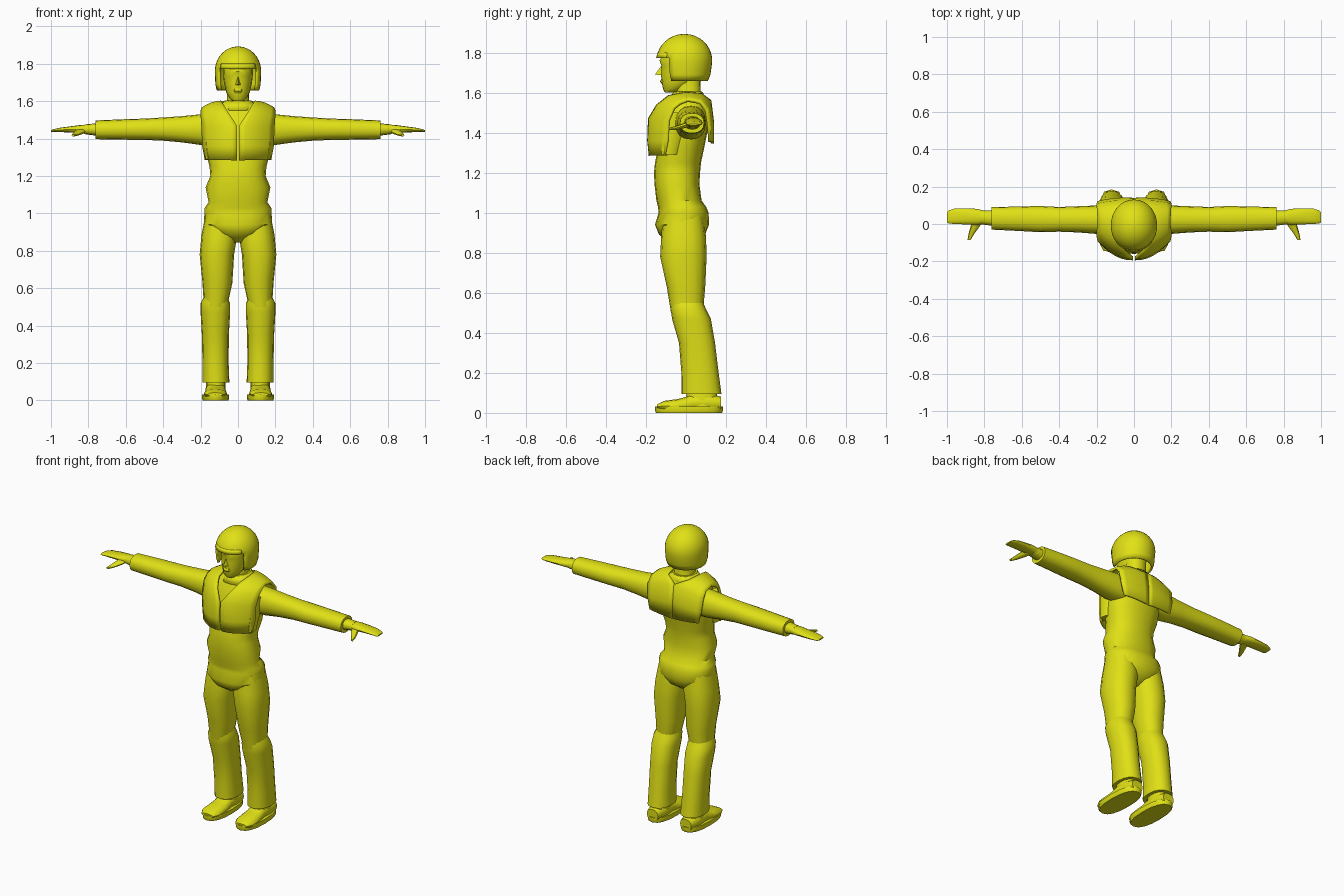
import bpy, bmesh, math
from mathutils import Vector

suit_yellow = bpy.data.materials.new("suit_yellow")
suit_yellow.diffuse_color = (0.75, 0.75, 0.008, 1)


def finish(name, bm, mirror=False, angle=45, thick=0):
    bmesh.ops.recalc_face_normals(bm, faces=bm.faces)
    me = bpy.data.meshes.new(name)
    bm.to_mesh(me)
    bm.free()
    ob = bpy.data.objects.new(name, me)
    bpy.context.collection.objects.link(ob)
    me.materials.append(suit_yellow)
    if thick:
        s = ob.modifiers.new("thickness", 'SOLIDIFY')
        s.thickness = thick
        s.offset = 0
    if mirror:
        m = ob.modifiers.new("mirror", 'MIRROR')
        m.use_mirror_merge = False
    bpy.ops.object.select_all(action='DESELECT')
    bpy.context.view_layer.objects.active = ob
    ob.select_set(True)
    bpy.ops.object.shade_smooth_by_angle(angle=math.radians(angle))
    return ob


def loft_bm(stations, axis='Z', n=16, power=2.3):
    """Rings (t, c1, c2, r1, r2) stacked along an axis, closed at both ends."""
    bm = bmesh.new()
    rings = []
    for t, c1, c2, r1, r2 in stations:
        ring = []
        for i in range(n):
            a = 2 * math.pi * i / n
            c, s = math.cos(a), math.sin(a)
            u = c1 + r1 * math.copysign(abs(c) ** (2 / power), c)
            v = c2 + r2 * math.copysign(abs(s) ** (2 / power), s)
            p = {'Z': (u, v, t), 'X': (t, u, v), 'Y': (u, t, v)}[axis]
            ring.append(bm.verts.new(p))
        rings.append(ring)
    for a, b in zip(rings, rings[1:]):
        for i in range(n):
            j = (i + 1) % n
            bm.faces.new((a[i], a[j], b[j], b[i]))
    bm.faces.new(rings[0])
    bm.faces.new(rings[-1])
    return bm


def loft(name, stations, axis='Z', n=16, power=2.3, mirror=False, angle=45):
    return finish(name, loft_bm(stations, axis, n, power), mirror, angle)


# Torso, from crotch to collar
loft("torso", [
    (0.845, 0, -0.02, 0.03, 0.05), (0.89, 0, -0.02, 0.13, 0.115),
    (0.94, 0, -0.02, 0.182, 0.135), (1.00, 0, -0.012, 0.18, 0.125),
    (1.03, 0, -0.02, 0.178, 0.12), (1.06, 0, -0.035, 0.157, 0.113),
    (1.14, 0, -0.045, 0.173, 0.112), (1.20, 0, -0.045, 0.148, 0.115),
    (1.25, 0, -0.04, 0.152, 0.115), (1.32, 0, -0.025, 0.17, 0.115),
    (1.42, 0, -0.01, 0.178, 0.12), (1.51, 0, 0.005, 0.175, 0.11),
    (1.555, 0, 0.01, 0.15, 0.09), (1.585, 0, 0.01, 0.09, 0.078),
    (1.605, 0, 0.01, 0.07, 0.07)], n=20)

# Thighs and bloused lower legs
loft("thigh", [
    (0.99, 0.095, -0.015, 0.08, 0.10), (0.88, 0.10, -0.012, 0.096, 0.112),
    (0.78, 0.113, -0.013, 0.092, 0.116), (0.63, 0.11, 0.0, 0.08, 0.096),
    (0.50, 0.12, 0.005, 0.062, 0.08)], mirror=True)
loft("lower_leg", [
    (0.555, 0.12, 0.005, 0.062, 0.08), (0.52, 0.121, 0.012, 0.079, 0.087),
    (0.47, 0.121, 0.027, 0.079, 0.097), (0.35, 0.121, 0.055, 0.072, 0.09),
    (0.20, 0.12, 0.07, 0.070, 0.093), (0.095, 0.118, 0.077, 0.072, 0.1)],
    mirror=True)

# Shoes: ankle, upper and sole
loft("ankle", [(0.03, 0.12, 0.085, 0.055, 0.085),
               (0.13, 0.118, 0.075, 0.05, 0.07)], n=12, mirror=True)
loft("shoe_upper", [
    (-0.145, 0.122, 0.032, 0.04, 0.010), (-0.11, 0.122, 0.034, 0.06, 0.026),
    (-0.04, 0.12, 0.035, 0.062, 0.034), (0.0, 0.12, 0.04, 0.057, 0.040),
    (0.03, 0.12, 0.05, 0.054, 0.046), (0.12, 0.12, 0.05, 0.056, 0.045),
    (0.175, 0.12, 0.045, 0.04, 0.036)], 'Y', 12, mirror=True)
loft("sole", [(0.0, 0.12, 0.015, 0.068, 0.165), (0.012, 0.12, 0.015, 0.073, 0.17),
              (0.032, 0.12, 0.015, 0.071, 0.169)], n=16, power=2.4, mirror=True)

# Sleeves, wrists and hands
loft("sleeve", [
    (0.12, 0.025, 1.45, 0.075, 0.085), (0.20, 0.023, 1.448, 0.076, 0.082),
    (0.30, 0.025, 1.45, 0.070, 0.070), (0.40, 0.025, 1.451, 0.066, 0.062),
    (0.50, 0.026, 1.45, 0.070, 0.057), (0.60, 0.028, 1.449, 0.066, 0.055),
    (0.762, 0.03, 1.447, 0.06, 0.050)], 'X', mirror=True)
loft("wrist", [(0.74, 0.03, 1.448, 0.042, 0.035),
               (0.82, 0.035, 1.45, 0.036, 0.026)], 'X', 12, mirror=True)
loft("hand", [
    (0.79, 0.036, 1.45, 0.032, 0.026), (0.84, 0.038, 1.451, 0.043, 0.022),
    (0.90, 0.041, 1.449, 0.043, 0.016), (0.96, 0.041, 1.446, 0.041, 0.011),
    (0.99, 0.038, 1.442, 0.035, 0.007), (1.0, 0.036, 1.440, 0.027, 0.004)],
    'X', 12, mirror=True)
loft("thumb", [
    (-0.085, 0.882, 1.418, 0.008, 0.006), (-0.05, 0.868, 1.423, 0.016, 0.010),
    (-0.01, 0.848, 1.435, 0.025, 0.013), (0.03, 0.83, 1.445, 0.025, 0.014)],
    'Y', 8, mirror=True)

# Neck, head and nose
loft("neck", [(1.56, 0, 0.015, 0.072, 0.07), (1.60, 0, 0.01, 0.06, 0.062),
              (1.70, 0, 0.005, 0.06, 0.07)])
loft("head", [
    (1.60, 0, -0.075, 0.028, 0.03), (1.615, 0, -0.066, 0.046, 0.048),
    (1.65, 0, -0.035, 0.064, 0.086), (1.70, 0, -0.02, 0.075, 0.106),
    (1.735, 0, -0.02, 0.079, 0.103), (1.76, 0, -0.02, 0.08, 0.112),
    (1.82, 0, -0.01, 0.075, 0.09)], power=2.1)
bm = bmesh.new()
nose = [bm.verts.new(p) for p in ((0, -0.115, 1.745), (-0.022, -0.105, 1.685),
                                  (0.022, -0.105, 1.685), (0, -0.155, 1.69))]
bmesh.ops.convex_hull(bm, input=nose)
finish("nose", bm, angle=80)
loft("mouth", [(1.64, 0, -0.11, 0.02, 0.008), (1.654, 0, -0.112, 0.026, 0.018),
               (1.668, 0, -0.112, 0.02, 0.012)], n=8)

# Helmet shell: dome and skirt with a face opening cut out
skirt = [(1.66, 0, -0.008, 0.108, 0.112), (1.69, 0, -0.008, 0.115, 0.124)]
dome = []
for k in range(10):
    a = math.radians(-4 + 10.2 * k)
    dome.append((1.76 + 0.127 * math.sin(a), 0, -0.008,
                 0.118 * max(math.cos(a), 0.02), 0.133 * max(math.cos(a), 0.02)))
bm = loft_bm(skirt + dome, n=32, power=2.05)


def is_opening(f):
    c = f.calc_center_median()
    face_gap = c.y < -0.075 and c.z < 1.772 and abs(c.x) < 0.092
    return face_gap or f.normal.z < -0.9 or c.z < 1.661


bm.normal_update()
bmesh.ops.delete(bm, geom=[f for f in bm.faces if is_opening(f)], context='FACES')
finish("helmet", bm, thick=0.012)
# Brim over the brow
bm = bmesh.new()
rows = []
for i in range(13):
    a = math.radians(-140 + 100 * i / 12)
    rows.append([bm.verts.new((0.118 * k * math.cos(a), -0.008 + 0.133 * k * math.sin(a), z))
                 for k, z in ((0.98, 1.80), (1.03, 1.773))])
for a, b in zip(rows, rows[1:]):
    bm.faces.new((a[0], b[0], b[1], a[1]))
finish("helmet_brim", bm, thick=0.008)

# Vest: half sheet running from front hem over the shoulder to back hem
vest = [  # inner point, outer point, bulge of the middle in y and in z
    ((0.006, -0.178, 1.285), (0.172, -0.10, 1.285), -0.024, 0),
    ((0.006, -0.186, 1.36), (0.186, -0.09, 1.36), -0.026, 0),
    ((0.006, -0.182, 1.47), (0.19, -0.085, 1.46), -0.022, 0),
    ((0.05, -0.142, 1.535), (0.195, -0.06, 1.52), -0.015, 0.005),
    ((0.078, -0.085, 1.58), (0.195, -0.03, 1.545), -0.008, 0.008),
    ((0.09, 0.0, 1.595), (0.19, 0.01, 1.56), 0, 0.008),
    ((0.075, 0.075, 1.59), (0.195, 0.07, 1.55), 0, 0.008),
    ((0.0, 0.118, 1.56), (0.198, 0.102, 1.51), 0.008, 0.005),
    ((0.0, 0.131, 1.45), (0.192, 0.115, 1.43), 0.008, 0),
    ((0.0, 0.132, 1.345), (0.175, 0.118, 1.355), 0.006, 0)]
bm = bmesh.new()
cols = 6
rows = []
for inner, outer, by, bz in vest:
    row = []
    for k in range(cols + 1):
        t = k / cols
        p = Vector(inner).lerp(Vector(outer), t)
        hump = 4 * t * (1 - t)
        row.append(bm.verts.new(p + Vector((0, by * hump, bz * hump))))
    rows.append(row)
for a, b in zip(rows, rows[1:]):
    for k in range(cols):
        bm.faces.new((a[k], a[k + 1], b[k + 1], b[k]))
finish("vest", bm, mirror=True, angle=50, thick=0.016)

# Vest side panels closing the front flap against the ribs
loft("vest_side", [(1.29, 0.155, -0.085, 0.022, 0.04), (1.38, 0.162, -0.07, 0.026, 0.05),
                   (1.50, 0.165, -0.04, 0.028, 0.05)], n=10, mirror=True)

# Shirt collar inside the vest neckline
bm = loft_bm([(1.55, 0, 0.005, 0.095, 0.09), (1.60, 0, 0.01, 0.072, 0.07)], n=20)
bm.normal_update()
bmesh.ops.delete(bm, geom=[f for f in bm.faces if len(f.verts) > 4], context='FACES_ONLY')
finish("collar", bm, thick=0.01)
